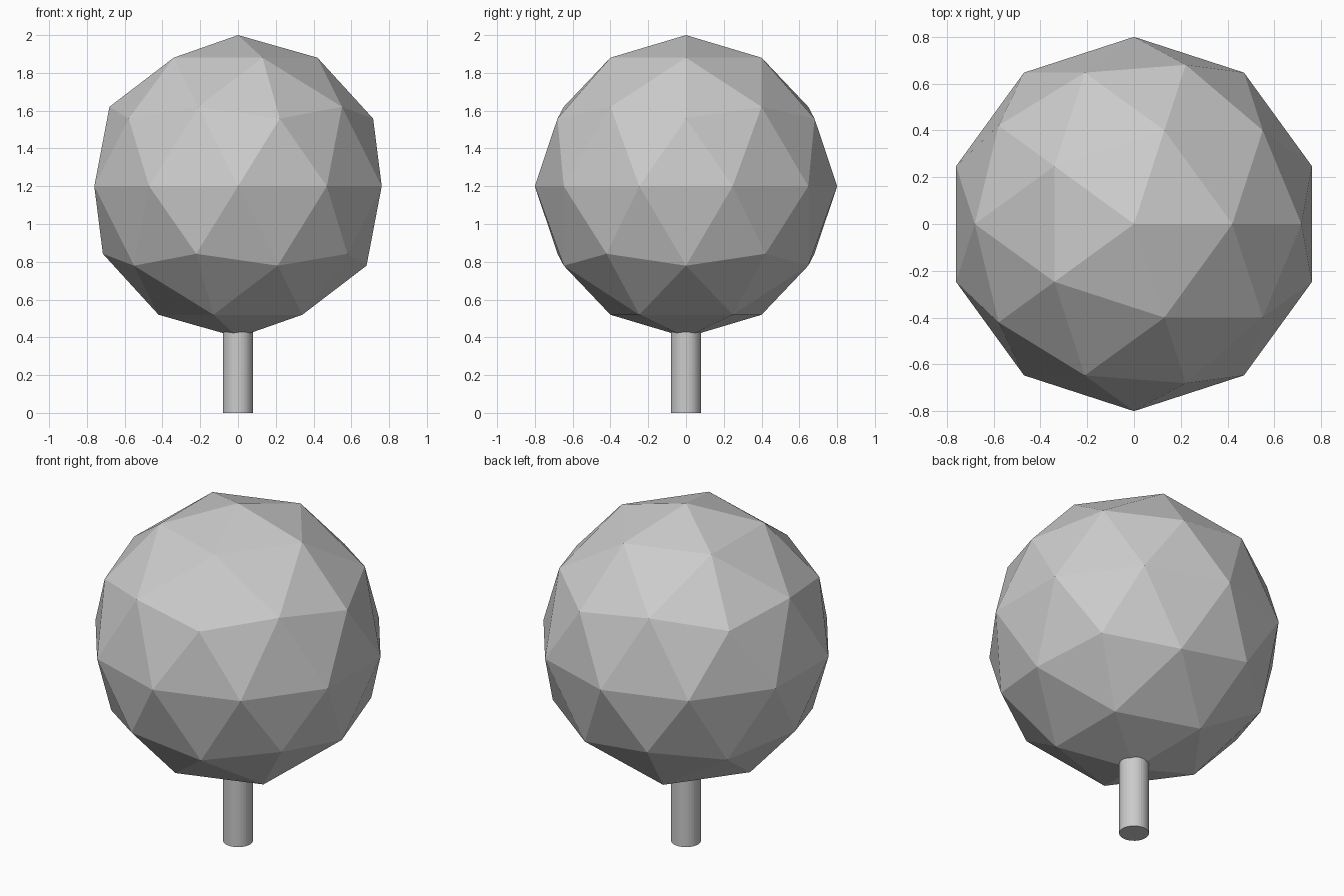
import bpy

if "Cube" in bpy.data.objects:
    bpy.data.objects.remove(bpy.data.objects["Cube"])

# Trunk: slim round post, its top buried in the crown
bpy.ops.mesh.primitive_cylinder_add(vertices=32, radius=0.08, depth=0.5,
                                    location=(0, 0, 0.25))
bpy.context.object.name = "trunk"

# Crown: faceted low-poly ball
bpy.ops.mesh.primitive_ico_sphere_add(subdivisions=2, radius=0.8,
                                      location=(0, 0, 1.2))
bpy.context.object.name = "crown"
bpy.ops.object.shade_flat()
